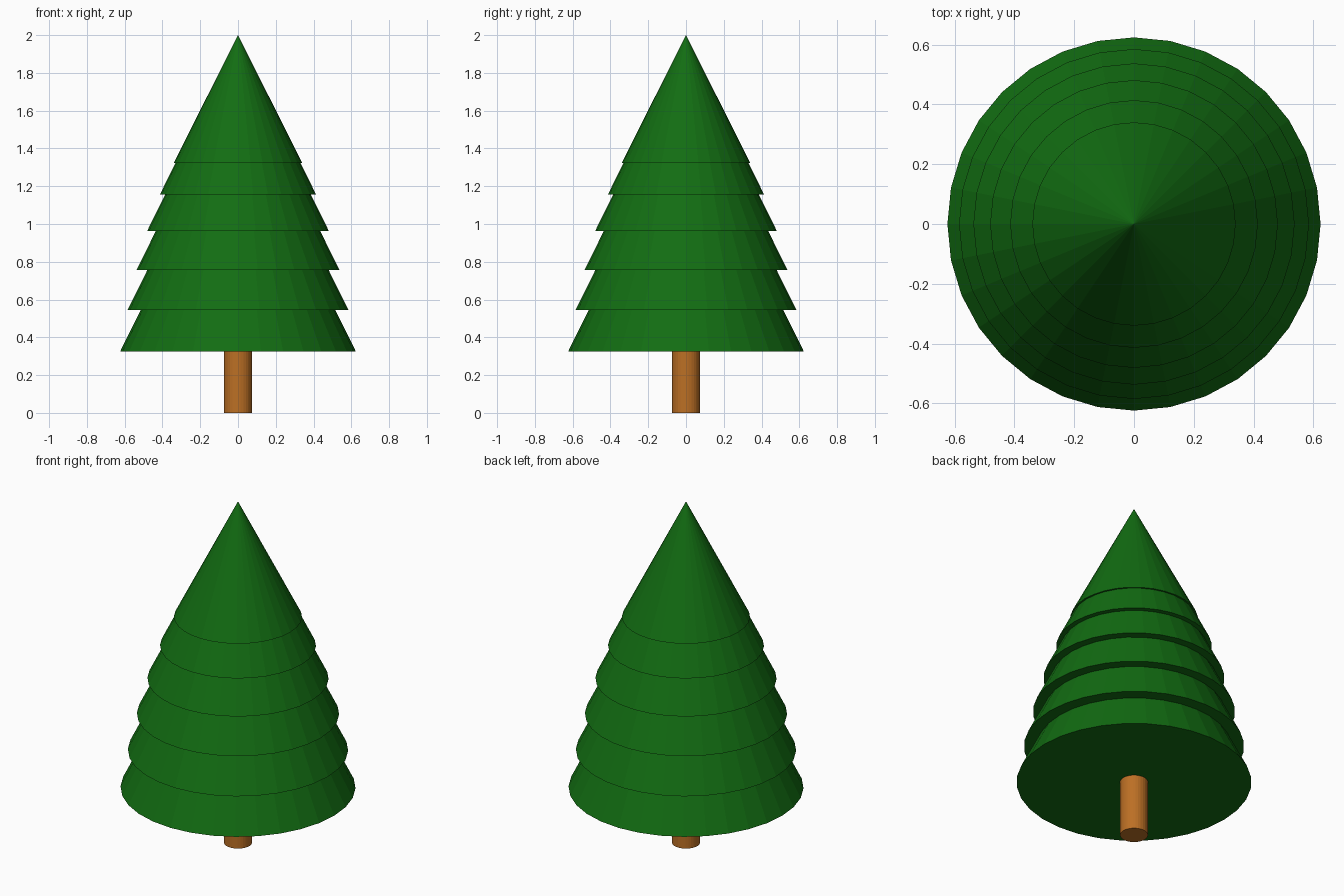
import bpy

# Remove the default cube
cube = bpy.data.objects.get("Cube")
if cube:
    bpy.data.objects.remove(cube, do_unlink=True)

SIDES = 32
SLOPE = 0.495  # radius lost per unit of height


def make_material(name, color):
    mat = bpy.data.materials.new(name)
    mat.use_nodes = True
    mat.diffuse_color = color
    mat.node_tree.nodes["Principled BSDF"].inputs["Base Color"].default_value = color
    return mat


def finish(name, mat):
    obj = bpy.context.object
    obj.name = name
    obj.data.name = name
    obj.data.materials.append(mat)
    return obj


green = make_material("needle green", (0.006, 0.152, 0.006, 1))
brown = make_material("bark brown", (0.50, 0.16, 0.018, 1))

# Trunk, running slightly into the lowest tier
TRUNK_TOP = 0.36
bpy.ops.mesh.primitive_cylinder_add(vertices=SIDES, radius=0.074, depth=TRUNK_TOP,
                                    location=(0, 0, TRUNK_TOP / 2))
finish("trunk", brown)

# Stacked foliage cones, bottom to top: base height and base radius
TIERS = [(0.325, 0.624), (0.544, 0.585), (0.757, 0.537),
         (0.963, 0.481), (1.155, 0.414), (1.324, 0.340)]
for i, (base, radius) in enumerate(TIERS, start=1):
    top_tier = i == len(TIERS)
    height = 2.0 - base if top_tier else radius / SLOPE
    bpy.ops.mesh.primitive_cone_add(vertices=SIDES, radius1=radius, radius2=0,
                                    depth=height, location=(0, 0, base + height / 2))
    finish(f"foliage_tier_{i}", green)
